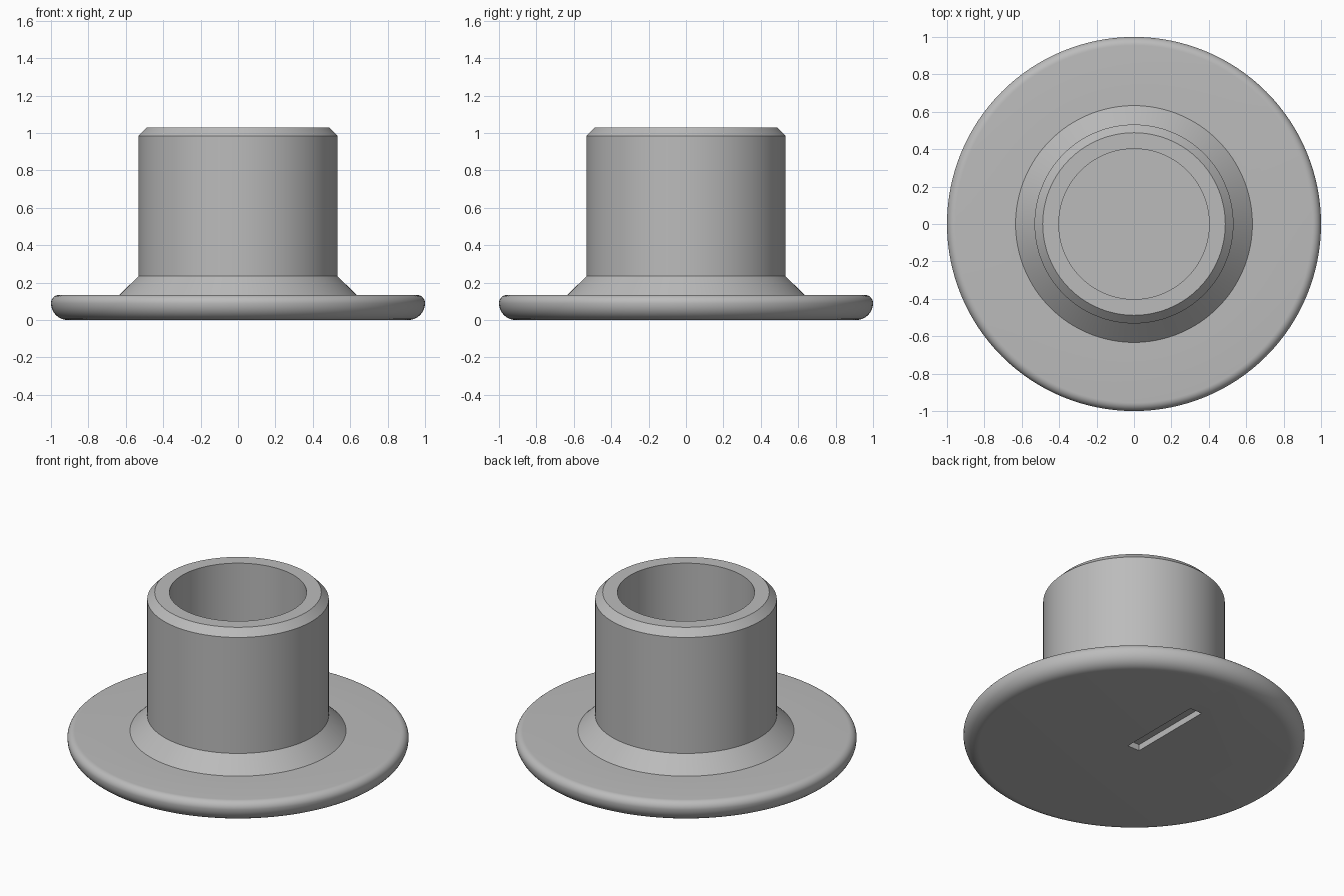
import bpy, bmesh, math

if "Cube" in bpy.data.objects:
    bpy.data.objects.remove(bpy.data.objects["Cube"])

SEGMENTS = 128

grey = bpy.data.materials.new("mid_grey")
grey.diffuse_color = (0.5, 0.5, 0.5, 1)
grey.use_nodes = True
grey.node_tree.nodes["Principled BSDF"].inputs["Base Color"].default_value = grey.diffuse_color


def arc(cx, cz, radius, start, end, steps=8):
    """Points (r, z) along a fillet, angles in degrees."""
    angles = [math.radians(start + (end - start) * i / steps) for i in range(steps + 1)]
    return [(cx + radius * math.cos(a), cz + radius * math.sin(a)) for a in angles]


def lathe(name, profile):
    """Closed solid of revolution; both profile ends are capped with a disc."""
    bm = bmesh.new()
    rings = []
    for r, z in profile:
        rings.append([bm.verts.new((r * math.cos(2 * math.pi * i / SEGMENTS),
                                    r * math.sin(2 * math.pi * i / SEGMENTS), z))
                      for i in range(SEGMENTS)])
    for low, high in zip(rings, rings[1:]):
        for i in range(SEGMENTS):
            j = (i + 1) % SEGMENTS
            bm.faces.new((low[i], low[j], high[j], high[i]))
    bm.faces.new(rings[0][::-1])
    bm.faces.new(rings[-1])
    bmesh.ops.recalc_face_normals(bm, faces=bm.faces)
    mesh = bpy.data.meshes.new(name)
    bm.to_mesh(mesh)
    bm.free()
    obj = bpy.data.objects.new(name, mesh)
    bpy.context.collection.objects.link(obj)
    mesh.materials.append(grey)
    return obj


# Flanged plug: rounded flange, conical foot, chamfered tube, blind bore
profile = arc(0.91, 0.09, 0.09, -90, 0)           # lower rim fillet
profile += arc(0.955, 0.09, 0.045, 0, 90)[1:]     # upper rim fillet
profile += [(0.633, 0.135), (0.532, 0.235),       # conical foot
            (0.532, 0.985), (0.488, 1.03),        # tube and chamfer
            (0.402, 1.03), (0.402, 0.135)]        # lip and bore
plug = lathe("flanged_plug", profile)

# Shallow slot in the underside, running from the centre towards the back
bpy.ops.mesh.primitive_cube_add(size=1, location=(0, 0.28, 0))
cutter = bpy.context.object
cutter.name = "slot_cutter"
cutter.scale = (0.086, 0.57, 0.08)
cutter.data.materials.append(grey)
cutter.hide_render = True
cutter.hide_set(True)

cut = plug.modifiers.new("slot", 'BOOLEAN')
cut.operation = 'DIFFERENCE'
cut.solver = 'EXACT'
cut.object = cutter

bpy.ops.object.select_all(action='DESELECT')
plug.select_set(True)
bpy.context.view_layer.objects.active = plug
bpy.ops.object.modifier_apply(modifier=cut.name)
bpy.data.objects.remove(cutter)
bpy.ops.object.shade_smooth_by_angle(angle=math.radians(30))
